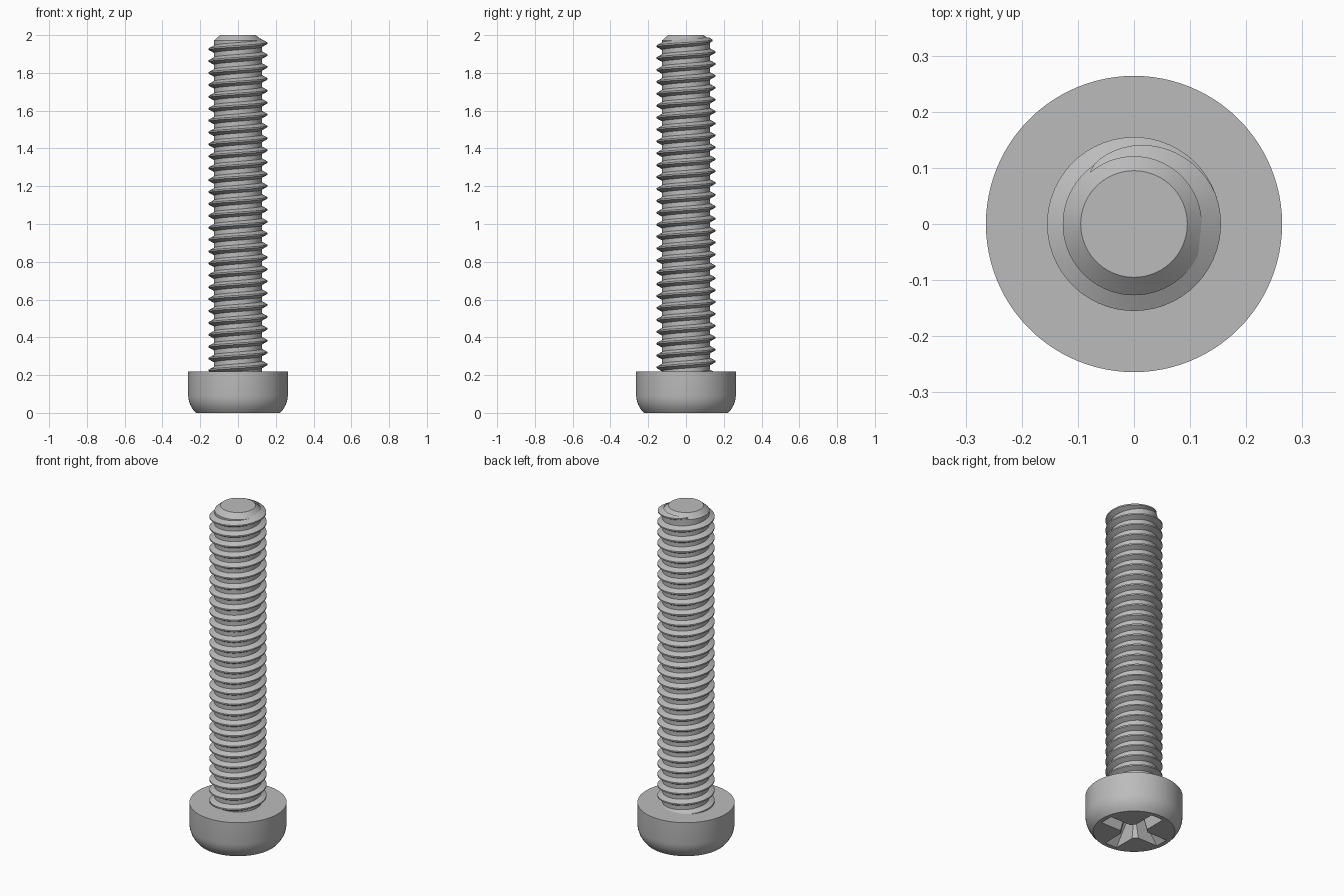
import bpy, bmesh, math

if "Cube" in bpy.data.objects:
    bpy.data.objects.remove(bpy.data.objects["Cube"])

TAU = 2 * math.pi
steel = bpy.data.materials.new("steel grey")
steel.diffuse_color = (0.5, 0.5, 0.5, 1)
steel.use_nodes = True
steel.node_tree.nodes["Principled BSDF"].inputs["Base Color"].default_value = steel.diffuse_color


def make(name, verts, faces, angle=30):
    me = bpy.data.meshes.new(name)
    me.from_pydata(verts, [], faces)
    bm = bmesh.new()
    bm.from_mesh(me)
    bmesh.ops.recalc_face_normals(bm, faces=bm.faces)
    bm.to_mesh(me)
    bm.free()
    me.materials.append(steel)
    ob = bpy.data.objects.new(name, me)
    bpy.context.collection.objects.link(ob)
    if angle:
        smooth(ob, angle)
    return ob


def smooth(ob, angle):
    bpy.ops.object.select_all(action='DESELECT')
    bpy.context.view_layer.objects.active = ob
    ob.select_set(True)
    bpy.ops.object.shade_smooth_by_angle(angle=math.radians(angle))


def lathe(name, profile, n=72, angle=30):
    """Capped solid of revolution from (radius, z) points."""
    verts = [(r * math.cos(TAU * i / n), r * math.sin(TAU * i / n), z)
             for r, z in profile for i in range(n)]
    faces = [(k * n + i, k * n + (i + 1) % n, (k + 1) * n + (i + 1) % n, (k + 1) * n + i)
             for k in range(len(profile) - 1) for i in range(n)]
    faces += [tuple(range(n)), tuple(range((len(profile) - 1) * n, len(profile) * n))]
    return make(name, verts, faces, angle)


# Shank core with chamfered tip
lathe("shank_core", [(0.127, 0.2), (0.127, 1.972), (0.095, 2.0)])

# Right-handed helical thread that fades out near the tip
PITCH, STEPS = 0.063, 56
END_ANGLE, END_Z = math.radians(130), 1.98
FADE = math.radians(110)
turns = (END_Z - 0.2) / PITCH
total = int(turns * STEPS)
verts, faces = [], []
for s in range(total + 1):
    back = (total - s) * TAU / STEPS
    a = END_ANGLE - back
    z = END_Z - back / TAU * PITCH
    k = min(1.0, back / FADE)
    crest = 0.122 + 0.033 * k ** 0.6
    half = 0.004 + (crest - 0.12) * 0.55
    for r, dz in ((0.12, -half), (crest, -0.004), (crest, 0.004), (0.12, half)):
        verts.append((r * math.cos(a), r * math.sin(a), z + dz))
for s in range(total):
    b = s * 4
    faces += [(b + j, b + (j + 1) % 4, b + 4 + (j + 1) % 4, b + 4 + j) for j in range(4)]
faces += [(0, 1, 2, 3), tuple(total * 4 + j for j in range(4))]
make("thread", verts, faces, 30)

# Head with rounded driving end
head = lathe("head", [(0.222, 0), (0.240, 0.02), (0.254, 0.045), (0.261, 0.068),
                      (0.264, 0.09), (0.264, 0.22)], n=96, angle=0)


def frustum(name, bottom, top, z0, z1):
    verts = [(x, y, z0) for x, y in bottom] + [(x, y, z1) for x, y in top]
    faces = [(0, 1, 2, 3), (4, 5, 6, 7)] + [(i, (i + 1) % 4, 4 + (i + 1) % 4, 4 + i) for i in range(4)]
    return make(name, verts, faces, 0)


def rect(a, b):
    return [(-a, -b), (a, -b), (a, b), (-a, b)]


def diamond(r):
    return [(r, 0), (0, r), (-r, 0), (0, -r)]


# Cross recess: two tapered wings and a central tapered pocket
cutters = [
    frustum("recess_wing_x", rect(0.205, 0.041), rect(0.07, 0.024), -0.01, 0.14),
    frustum("recess_wing_y", rect(0.041, 0.205), rect(0.024, 0.07), -0.01, 0.14),
    frustum("recess_centre", diamond(0.107), diamond(0.05), -0.01, 0.145),
]
for c in cutters:
    c.hide_render = True
    bpy.ops.object.select_all(action='DESELECT')
    bpy.context.view_layer.objects.active = head
    head.select_set(True)
    m = head.modifiers.new("recess", 'BOOLEAN')
    m.operation = 'DIFFERENCE'
    m.solver = 'EXACT'
    m.object = c
    bpy.ops.object.modifier_apply(modifier=m.name)
for c in cutters:
    bpy.data.objects.remove(c)
smooth(head, 28)
